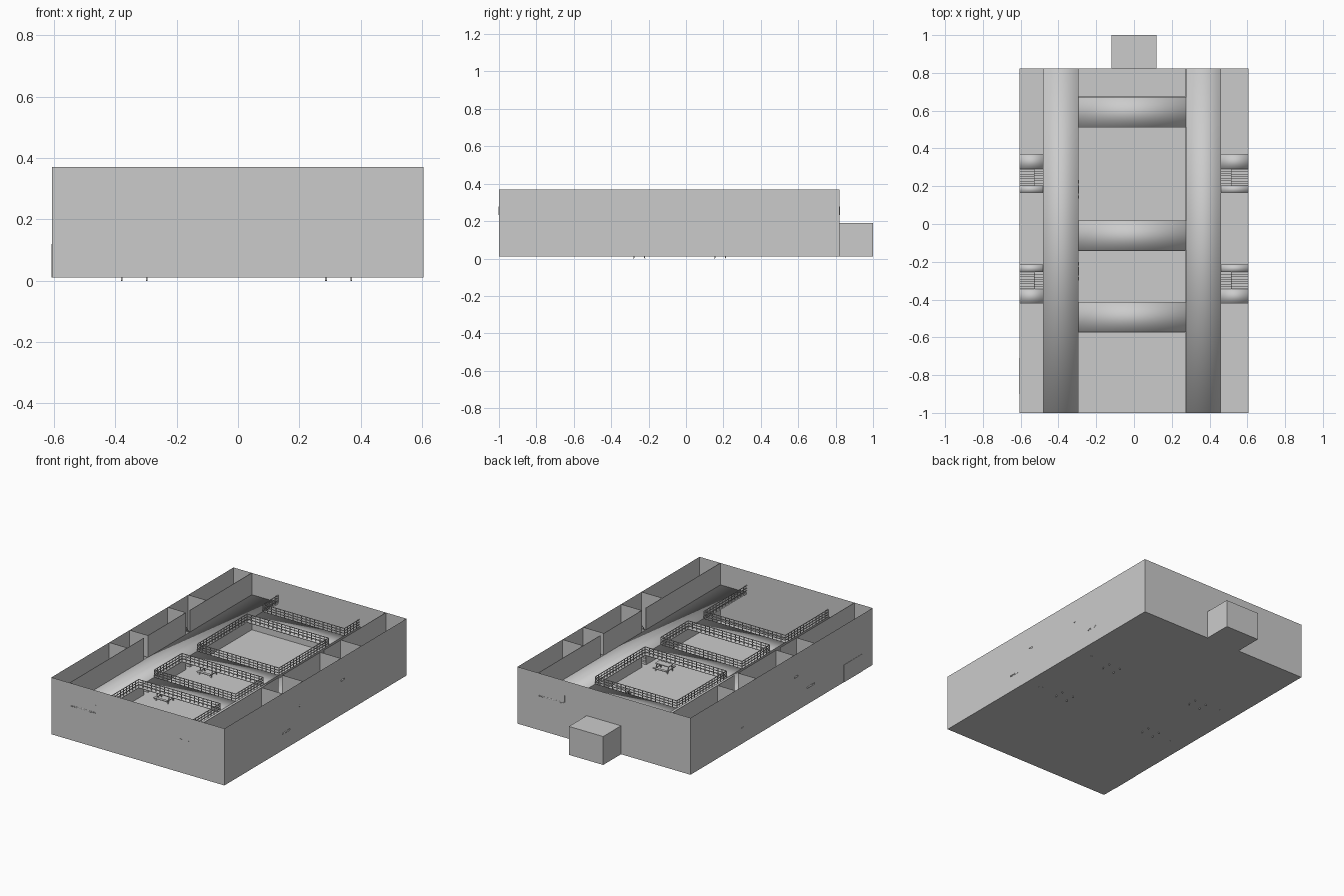
import bpy
import bmesh
from mathutils import Matrix, Vector

cube = bpy.data.objects.get("Cube")
if cube:
    bpy.data.objects.remove(cube, do_unlink=True)

grey = bpy.data.materials.new("plain grey")
grey.use_nodes = True
COLOUR = (0.6, 0.6, 0.6, 1)
grey.diffuse_color = COLOUR
grey.node_tree.nodes["Principled BSDF"].inputs["Base Color"].default_value = COLOUR

BASE, TOP, DECK, MID = 0.01, 0.37, 0.232, 0.12
FRONT, BACK = -1.0, 0.822
LEFT, RIGHT = 0.605, -0.607
LEFT_EDGE, RIGHT_EDGE = 0.275, -0.295
LEFT_PART, RIGHT_PART = 0.46, -0.48
BRIDGES = [(-0.572, -0.415), (-0.14, 0.017), (0.513, 0.672)]


def box(bm, x, y, z):
    """Add a box spanning three (low, high) ranges."""
    size = [abs(r[1] - r[0]) for r in (x, y, z)]
    centre = Vector([sum(r) / 2 for r in (x, y, z)])
    bmesh.ops.create_cube(bm, size=1, matrix=Matrix.Translation(centre) @ Matrix.Diagonal((*size, 1)))


def bar(bm, a, b, t=0.0035):
    """Add a square bar between two points."""
    a, b = Vector(a), Vector(b)
    turn = (b - a).to_track_quat('Z', 'Y').to_matrix().to_4x4()
    size = Matrix.Diagonal((t, t, (b - a).length, 1))
    bmesh.ops.create_cube(bm, size=1, matrix=Matrix.Translation((a + b) / 2) @ turn @ size)


def finish(name, bm, smooth=False):
    mesh = bpy.data.meshes.new(name)
    bm.to_mesh(mesh)
    bm.free()
    mesh.materials.append(grey)
    for p in mesh.polygons:
        p.use_smooth = smooth
    obj = bpy.data.objects.new(name, mesh)
    bpy.context.collection.objects.link(obj)
    return obj


def railing(bm, a, b, height=0.045):
    """Posts and three rails from a to b."""
    a, b, up = Vector(a), Vector(b), Vector((0, 0, height))
    count = max(2, round((b - a).length / 0.03))
    for i in range(count + 1):
        foot = a.lerp(b, i / count)
        bar(bm, foot, foot + up)
    for level in (0.3, 0.65, 1):
        bar(bm, a + up * level, b + up * level)


# Open-topped outer shell with floor
bm = bmesh.new()
box(bm, (RIGHT, LEFT), (FRONT, BACK), (BASE, TOP))
lid = [f for f in bm.faces if f.normal.z > 0.9]
bmesh.ops.delete(bm, geom=lid, context='FACES_ONLY')
finish("outer_walls_and_floor", bm)

# Entrance block at the back
bm = bmesh.new()
box(bm, (-0.12, 0.12), (BACK, 1.0), (BASE, 0.19))
finish("entrance_block", bm)

# Side door plate
bm = bmesh.new()
box(bm, (RIGHT - 0.002, RIGHT), (-0.9, -0.71), (BASE, MID))
finish("side_door", bm)

# Long galleries and the bridges between them
for name, x in (("left_gallery", (LEFT_EDGE, LEFT_PART)), ("right_gallery", (RIGHT_PART, RIGHT_EDGE))):
    bm = bmesh.new()
    box(bm, x, (FRONT, BACK), (DECK - 0.01, DECK))
    finish(name, bm, True)
for i, y in enumerate(BRIDGES):
    bm = bmesh.new()
    box(bm, (RIGHT_EDGE, LEFT_EDGE), y, (DECK - 0.01, DECK))
    finish(f"bridge_{i + 1}", bm, True)

# Railings along the bridges and the gallery edges
bm = bmesh.new()
for pair in BRIDGES:
    for y in pair:
        railing(bm, (RIGHT_EDGE, y, DECK), (LEFT_EDGE, y, DECK))
stops = [FRONT] + [y for pair in BRIDGES for y in pair] + [BACK]
for x in (LEFT_EDGE, RIGHT_EDGE):
    for start, end in zip(stops[::2], stops[1::2]):
        railing(bm, (x, start, DECK), (x, end, DECK))
finish("railings", bm)

# Stairwells: (door wall, landing edge, far wall), run towards the far wall
STAIRWELLS = [(-0.215, -0.255, -0.42), (0.165, 0.203, 0.37)]


def span(a, b):
    return (min(a, b), max(a, b))


def flight(bm, x, y0, z0, y1, z1, steps=7):
    """Solid treads climbing from (y0, z0) to (y1, z1)."""
    for i in range(steps):
        a = y0 + (y1 - y0) * i / steps
        b = y0 + (y1 - y0) * (i + 1) / steps
        z = z0 + (z1 - z0) * (i + 1) / steps
        box(bm, x, span(a, b), (z - 0.016, z))


for side, outer, part in (("left", LEFT, LEFT_PART), ("right", RIGHT, RIGHT_PART)):
    # Partition wall with two doorways on each floor
    bm = bmesh.new()
    thick = (part - 0.0015, part + 0.0015)
    ends = [FRONT, -0.255, -0.215, 0.165, 0.203, BACK]
    for start, end in zip(ends[::2], ends[1::2]):
        box(bm, thick, (start, end), (BASE, TOP))
    for door, landing, far in STAIRWELLS:
        box(bm, thick, span(door, landing), (0.12, DECK))
        for y in (door, far):
            box(bm, span(outer, part), (y - 0.0015, y + 0.0015), (BASE, TOP))
    finish(f"{side}_partition", bm)

    for n, (door, landing, far) in enumerate(STAIRWELLS):
        way = 1 if far > door else -1
        middle = outer + (part - outer) * 0.62
        turn = landing + way * 0.088
        # Landings
        bm = bmesh.new()
        box(bm, span(outer, part), span(door, landing), (DECK - 0.01, DECK))
        box(bm, span(outer, part), span(turn, far), (MID - 0.01, MID))
        finish(f"{side}_landings_{n + 1}", bm, True)
        # Two flights side by side
        bm = bmesh.new()
        flight(bm, span(outer, middle), turn, MID, landing, DECK)
        flight(bm, span(middle, part), landing, BASE, turn, MID)
        finish(f"{side}_stairs_{n + 1}", bm)
        bm = bmesh.new()
        railing(bm, (middle, turn, MID), (middle, landing, DECK))
        finish(f"{side}_stair_rail_{n + 1}", bm)

# Tables with benches below the galleries
for x in (0.328, -0.338):
    for y in (-0.25, 0.183):
        bm = bmesh.new()
        box(bm, (x - 0.047, x + 0.047), (y - 0.022, y + 0.022), (0.05, 0.055))
        for s in (-1, 1):
            box(bm, (x - 0.047, x + 0.047), (y + s * 0.04 - 0.009, y + s * 0.04 + 0.009), (0.03, 0.034))
            bar(bm, (x + s * 0.041, y - 0.045, 0.027), (x + s * 0.041, y + 0.045, 0.027))
            for t in (-1, 1):
                bar(bm, (x + s * 0.041, y + t * 0.03, 0), (x + s * 0.041, y + t * 0.014, 0.05), 0.005)
        finish("table_with_benches", bm)
